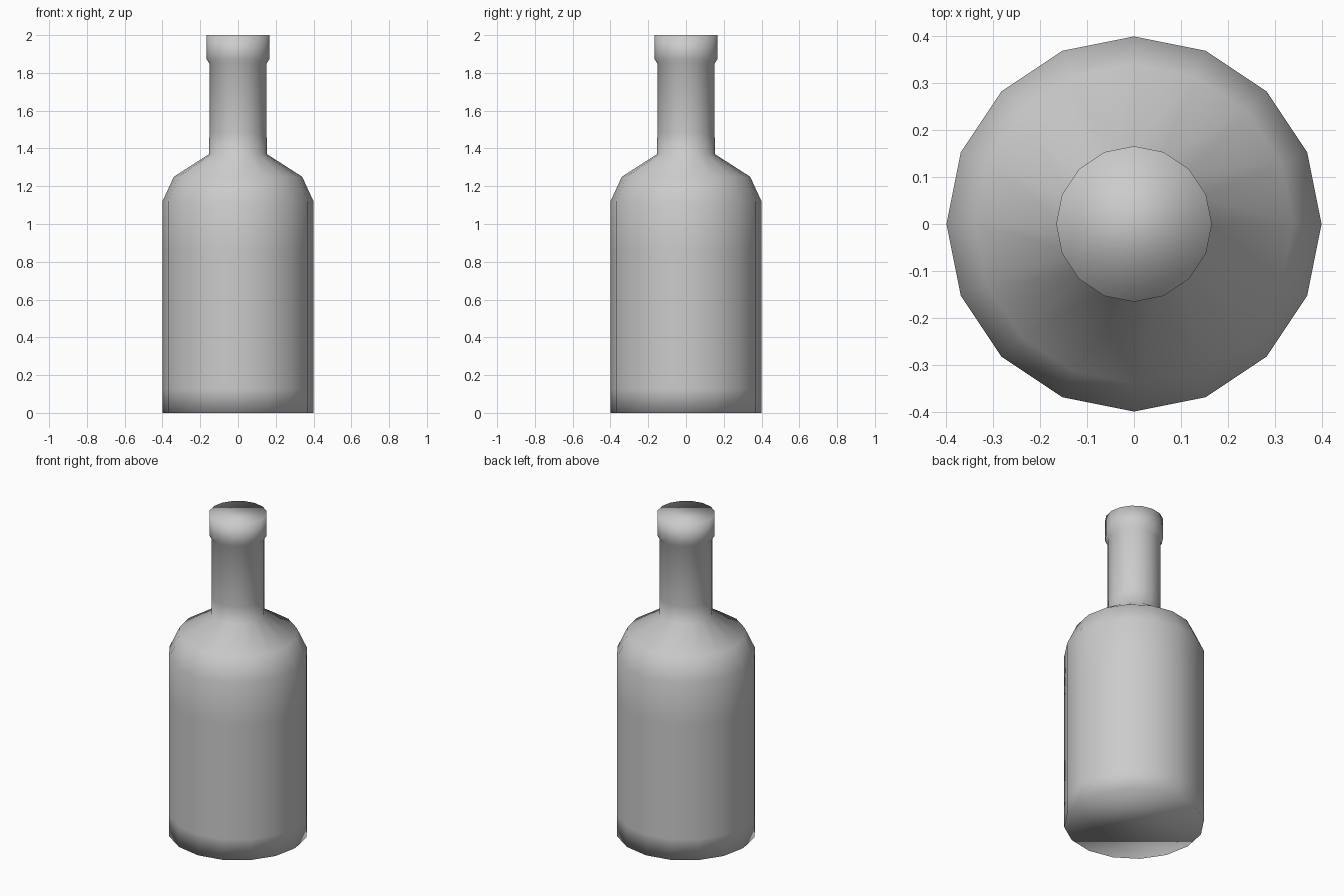
import bpy
import bmesh
from math import cos, sin, tau

if "Cube" in bpy.data.objects:
    bpy.data.objects.remove(bpy.data.objects["Cube"])

SIDES = 16

# Bottle outline from base to lip: (radius, height)
PROFILE = [
    (0.40, 0.0), (0.40, 0.13), (0.40, 0.85), (0.40, 1.12),   # body
    (0.34, 1.25), (0.153, 1.37),                             # shoulder
    (0.152, 1.48), (0.152, 1.85),                            # neck
    (0.166, 1.872), (0.166, 2.0),                            # lip
]


def lathe(name, profile, sides):
    """Turn a profile around z and close both ends with flat caps."""
    bm = bmesh.new()
    rings = [[bm.verts.new((r * cos(tau * i / sides), r * sin(tau * i / sides), z))
              for i in range(sides)] for r, z in profile]
    for low, high in zip(rings, rings[1:]):
        for i in range(sides):
            j = (i + 1) % sides
            bm.faces.new((low[i], low[j], high[j], high[i]))
    bm.faces.new(rings[0][::-1])
    bm.faces.new(rings[-1])
    # Smooth everywhere, including over the cap edges
    for face in bm.faces:
        face.smooth = True
    mesh = bpy.data.meshes.new(name)
    bm.to_mesh(mesh)
    bm.free()
    obj = bpy.data.objects.new(name, mesh)
    bpy.context.collection.objects.link(obj)
    return obj


lathe("bottle", PROFILE, SIDES)
